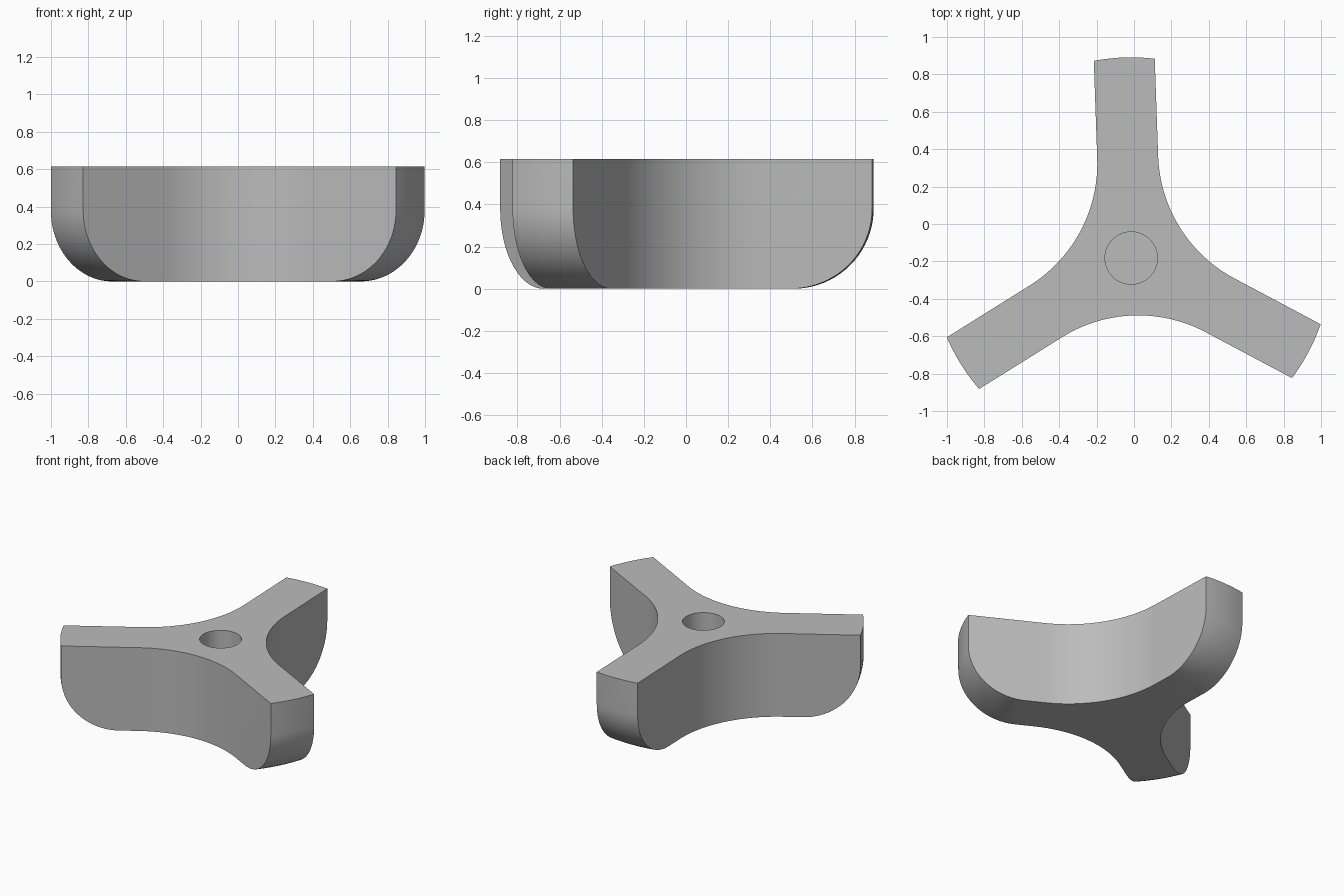
import bpy, bmesh
from math import sin, cos, pi, radians, sqrt
from mathutils import Vector, Matrix

if "Cube" in bpy.data.objects:
    bpy.data.objects.remove(bpy.data.objects["Cube"], do_unlink=True)

CENTRE = Vector((-0.015, -0.182, 0))
HEIGHT = 0.615
RADIUS = 1.073        # outer reach of the arms
ROUND = 0.38          # rounding at the lower arm ends
HALF = 0.163          # half width of an arm
FILLET = 0.77         # concave curve between neighbouring arms
FIRST_ARM = radians(92)

grey = bpy.data.materials.new("plain grey")
grey.use_nodes = True
COLOUR = (0.5, 0.5, 0.5, 1)
grey.diffuse_color = COLOUR
grey.node_tree.nodes["Principled BSDF"].inputs["Base Color"].default_value = COLOUR


def make_object(name, bm):
    bmesh.ops.recalc_face_normals(bm, faces=bm.faces)
    mesh = bpy.data.meshes.new(name)
    bm.to_mesh(mesh)
    bm.free()
    mesh.materials.append(grey)
    obj = bpy.data.objects.new(name, mesh)
    obj.location = CENTRE
    bpy.context.collection.objects.link(obj)
    return obj


def prism(name, outline, z0, z1):
    bm = bmesh.new()
    face = bm.faces.new([bm.verts.new((p.x, p.y, z0)) for p in outline])
    side = bmesh.ops.extrude_face_region(bm, geom=[face])["geom"]
    bmesh.ops.translate(bm, vec=(0, 0, z1 - z0),
                        verts=[v for v in side if isinstance(v, bmesh.types.BMVert)])
    return make_object(name, bm)


def lathe(name, profile, steps=192):
    bm = bmesh.new()
    rings = [[bm.verts.new((r * cos(2 * pi * i / steps), r * sin(2 * pi * i / steps), z))
              for i in range(steps)] for r, z in profile]
    for a, b in zip(rings, rings[1:]):
        for i in range(steps):
            j = (i + 1) % steps
            bm.faces.new((a[i], a[j], b[j], b[i]))
    bm.faces.new(rings[0])
    bm.faces.new(rings[-1])
    return make_object(name, bm)


def cut(target, tool, operation):
    tool.hide_render = True
    mod = target.modifiers.new("cut", "BOOLEAN")
    mod.object, mod.operation, mod.solver = tool, operation, "EXACT"
    bpy.context.view_layer.objects.active = target
    bpy.ops.object.modifier_apply(modifier=mod.name)
    bpy.data.objects.remove(tool, do_unlink=True)


# Three-armed outline: two arm corners, then the concave fillet to the next arm
reach = RADIUS + 0.2
fillet_centre = Matrix.Rotation(pi / 3, 2) @ Vector(((HALF + FILLET) / sin(pi / 3), 0))
outline = []
for k in range(3):
    turn = Matrix.Rotation(FIRST_ARM + k * 2 * pi / 3, 2)
    points = [Vector((reach, -HALF)), Vector((reach, HALF))]
    for i in range(29):
        a = -pi / 2 - (pi / 3) * i / 28
        points.append(fillet_centre + FILLET * Vector((cos(a), sin(a))))
    outline += [turn @ p for p in points]
knob = prism("three_arm_knob", outline, 0, HEIGHT)

# Round bowl envelope that shapes the arm ends
profile = [(RADIUS - ROUND + ROUND * sin(a), ROUND - ROUND * cos(a))
           for a in (pi / 2 * i / 20 for i in range(21))]
profile.append((RADIUS, HEIGHT + 0.1))
cut(knob, lathe("envelope", profile), "INTERSECT")

# Blind centre hole in the top
cut(knob, lathe("hole_cutter", [(0.14, 0.2), (0.14, HEIGHT + 0.1)], 64), "DIFFERENCE")

bpy.ops.object.select_all(action="DESELECT")
knob.select_set(True)
bpy.context.view_layer.objects.active = knob
bpy.ops.object.shade_smooth_by_angle(angle=radians(30))
